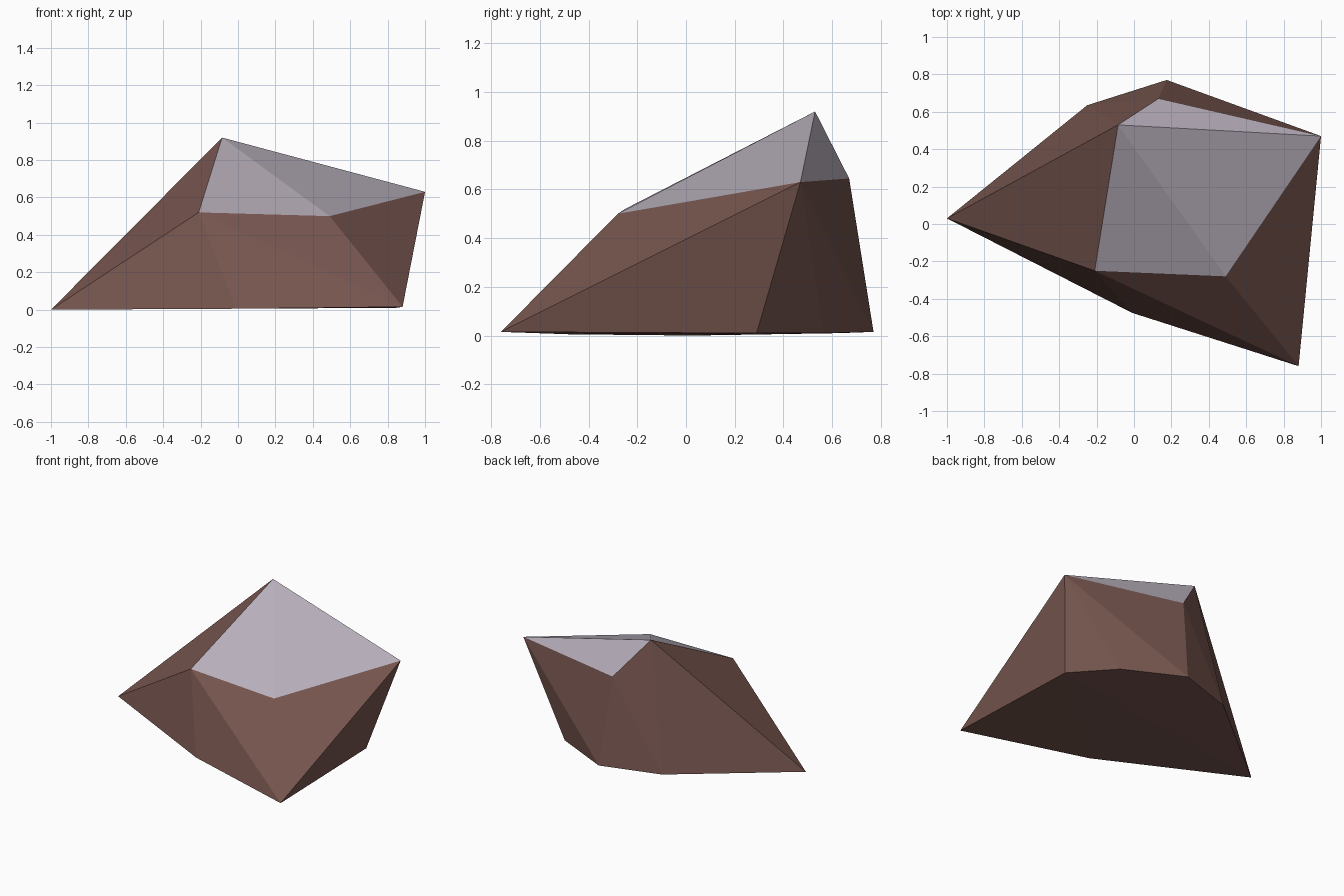
import bpy
import bmesh

if "Cube" in bpy.data.objects:
    bpy.data.objects.remove(bpy.data.objects["Cube"])


def material(name, color):
    m = bpy.data.materials.new(name)
    m.diffuse_color = (*color, 1)
    m.use_nodes = True
    m.node_tree.nodes["Principled BSDF"].inputs["Base Color"].default_value = m.diffuse_color
    return m


# Corners of the ground outline and of the slanted pale cap
base = [(-1, 0.03, 0), (-0.01, -0.475, 0.005), (0.88, -0.76, 0.015),
        (0.845, 0.29, 0.01), (0.595, 0.565, 0.01), (0.175, 0.77, 0.015),
        (-0.25, 0.635, 0.01)]
cap = [(-0.21, -0.25, 0.52), (0.49, -0.28, 0.50), (1, 0.47, 0.63),
       (0.13, 0.67, 0.645), (-0.085, 0.53, 0.92)]

# Faceted boulder wrapped around the corners
bm = bmesh.new()
for p in base:
    bm.verts.new(p)
cap_verts = {bm.verts.new(p) for p in cap}
bmesh.ops.convex_hull(bm, input=list(bm.verts))
bmesh.ops.recalc_face_normals(bm, faces=list(bm.faces))

# Pale stone on the cap facets, brown elsewhere
for f in bm.faces:
    f.material_index = int(all(v in cap_verts for v in f.verts))
    f.smooth = False

mesh = bpy.data.meshes.new("boulder")
bm.to_mesh(mesh)
bm.free()
mesh.materials.append(material("brown_rock", (0.184, 0.092, 0.078)))
mesh.materials.append(material("pale_grey_rock", (0.49, 0.44, 0.51)))
bpy.context.collection.objects.link(bpy.data.objects.new("boulder", mesh))
